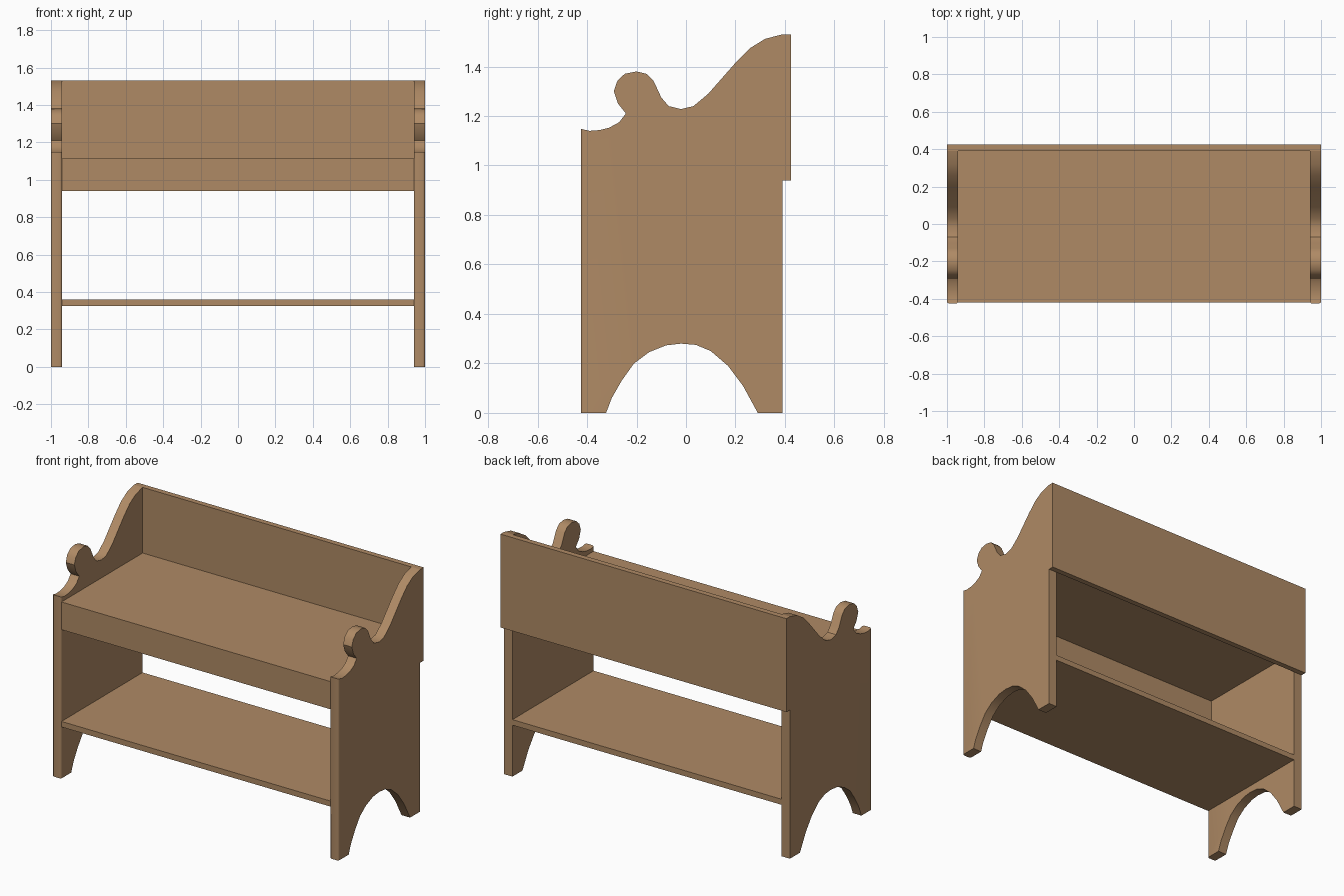
import bpy
import bmesh
import math

default_cube = bpy.data.objects.get("Cube")
if default_cube:
    bpy.data.objects.remove(default_cube, do_unlink=True)

# Single warm wood colour
wood = bpy.data.materials.new("warm wood")
wood_colour = (0.43, 0.255, 0.13, 1)
wood.use_nodes = True
wood.diffuse_color = wood_colour
wood.node_tree.nodes["Principled BSDF"].inputs["Base Color"].default_value = wood_colour

INNER, OUTER = 0.94, 1.0      # faces of the side boards
FRONT, REAR, BACK = -0.425, 0.39, 0.425
BOARD = 0.035                 # thickness of the thin boards


def finish(name, bm):
    """Turn a bmesh into a named wooden object."""
    bmesh.ops.recalc_face_normals(bm, faces=bm.faces)
    mesh = bpy.data.meshes.new(name)
    bm.to_mesh(mesh)
    bm.free()
    mesh.materials.append(wood)
    obj = bpy.data.objects.new(name, mesh)
    bpy.context.collection.objects.link(obj)
    bpy.ops.object.select_all(action="DESELECT")
    obj.select_set(True)
    bpy.context.view_layer.objects.active = obj
    bpy.ops.object.shade_smooth_by_angle(angle=math.radians(35))
    return obj


def front_edges(bm, y):
    """Edges that lie wholly on the front plane."""
    return [e for e in bm.edges if all(abs(v.co.y - y) < 1e-4 for v in e.verts)]


def board(name, half_width, y0, y1, z0, z1):
    """Box centred on x, given by its limits."""
    bm = bmesh.new()
    bmesh.ops.create_cube(bm, size=1)
    for v in bm.verts:
        v.co.x *= 2 * half_width
        v.co.y = y1 if v.co.y > 0 else y0
        v.co.z = z1 if v.co.z > 0 else z0
    return finish(name, bm)


# Side board outline in (y, z): scrolled armrest, then the foot arch
scroll = [(FRONT, 1.148), (-0.39, 1.14), (-0.35, 1.143), (-0.31, 1.153),
          (-0.27, 1.175), (-0.243, 1.21), (-0.275, 1.25), (-0.292, 1.3),
          (-0.277, 1.343), (-0.247, 1.371), (-0.2, 1.38), (-0.158, 1.37),
          (-0.13, 1.34), (-0.1, 1.275), (-0.07, 1.24), (-0.02, 1.228),
          (0.03, 1.24), (0.09, 1.29), (0.2, 1.415), (0.26, 1.475),
          (0.32, 1.512), (REAR, 1.53)]
arch = [(REAR, 0), (0.29, 0), (0.23, 0.11), (0.17, 0.19), (0.1, 0.25),
        (0.04, 0.275), (-0.02, 0.28), (-0.08, 0.273), (-0.15, 0.245),
        (-0.21, 0.2), (-0.26, 0.13), (-0.3, 0.06), (-0.323, 0), (FRONT, 0)]


def side_board(name, sign):
    bm = bmesh.new()
    face = bm.faces.new([bm.verts.new((sign * INNER, y, z)) for y, z in scroll + arch])
    extruded = bmesh.ops.extrude_face_region(bm, geom=[face])["geom"]
    moved = [g for g in extruded if isinstance(g, bmesh.types.BMVert)]
    bmesh.ops.translate(bm, verts=moved, vec=(sign * (OUTER - INNER), 0, 0))
    # Ease the two upright front corners
    uprights = [e for e in front_edges(bm, FRONT)
                if abs(e.verts[0].co.z - e.verts[1].co.z) > 1]
    bmesh.ops.bevel(bm, geom=uprights, offset=0.012, segments=3,
                    profile=0.5, affect="EDGES")
    return finish(name, bm)


side_board("left_side", 1)
side_board("right_side", -1)

# Boards running between and behind the sides
board("backrest", OUTER, REAR, BACK, 0.94, 1.53)
board("seat", INNER, FRONT + BOARD, REAR, 1.115 - BOARD, 1.115)
board("front_apron", INNER, FRONT + 0.005, FRONT + BOARD, 0.94, 1.115)
board("lower_shelf", INNER, FRONT + 0.005, REAR, 0.325, 0.36)
